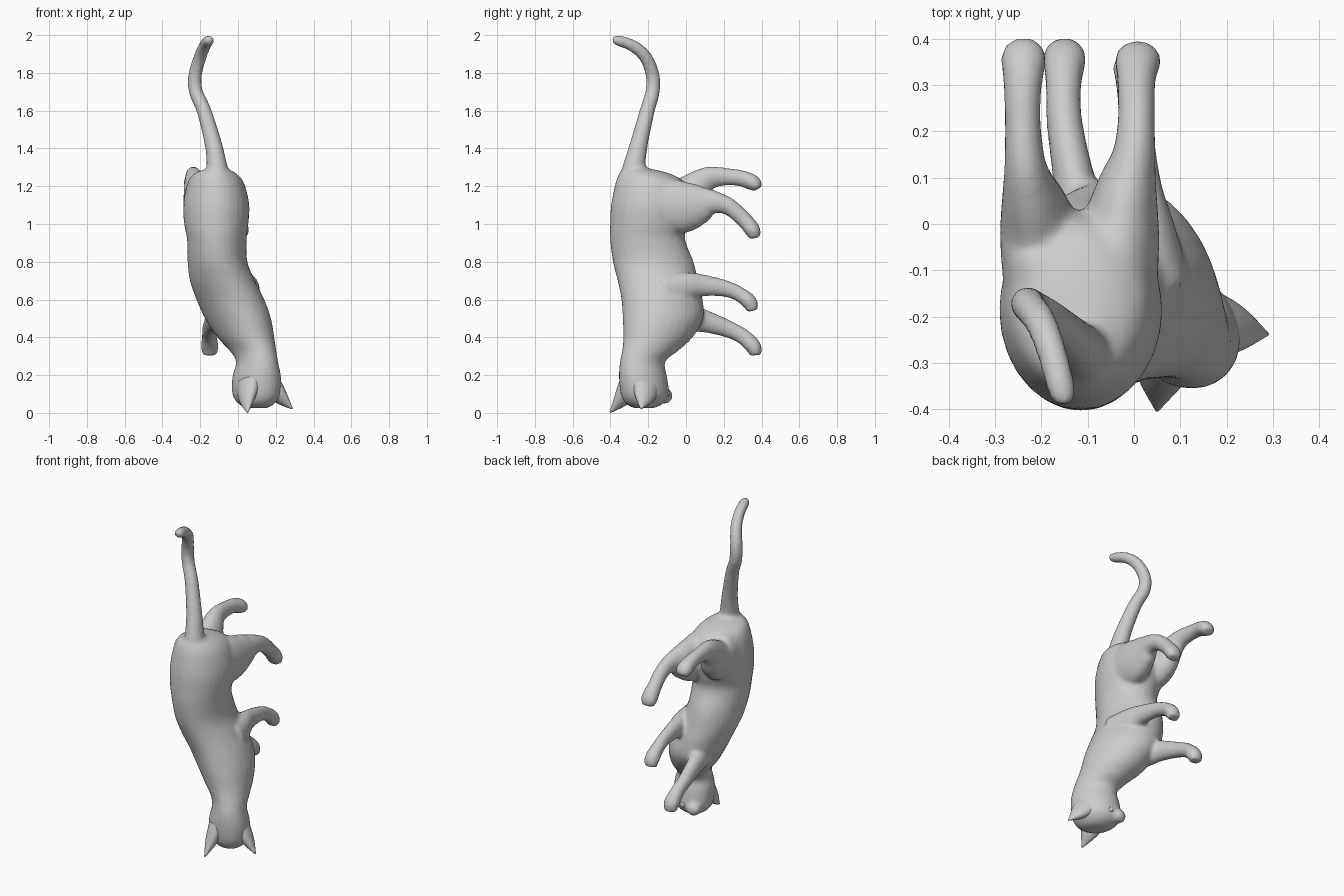
import bpy, bmesh, math
from mathutils import Vector, Matrix

N = 28


def spline(rows, sub=5):
    # Catmull-Rom resampling of rows of numbers
    out = []
    n = len(rows)
    for i in range(n - 1):
        p = [rows[max(i - 1, 0)], rows[i], rows[i + 1], rows[min(i + 2, n - 1)]]
        for k in range(sub):
            t = k / sub
            out.append([0.5 * (2 * b + (c - a) * t + (2 * a - 5 * b + 4 * c - d) * t * t
                               + (3 * b - a - 3 * c + d) * t ** 3) for a, b, c, d in zip(*p)])
    out.append(list(rows[-1]))
    return out


def loft(bm, rings):
    # closed skin through rings of points
    vs = [[bm.verts.new(p) for p in r] for r in rings]
    for a, b in zip(vs, vs[1:]):
        for i in range(N):
            j = (i + 1) % N
            bm.faces.new((a[i], a[j], b[j], b[i]))
    bm.faces.new(vs[0][::-1])
    bm.faces.new(vs[-1])


def tube(bm, rows, ref):
    # rows of x, y, z, radius along ref, radius across ref
    rows = spline(rows)
    pts = [Vector(r[:3]) for r in rows]
    rings = []
    for i, r in enumerate(rows):
        t = (pts[min(i + 1, len(pts) - 1)] - pts[max(i - 1, 0)]).normalized()
        a = (ref - t * t.dot(ref)).normalized()
        b = t.cross(a)
        rings.append([pts[i] + a * r[3] * math.cos(u) + b * r[4] * math.sin(u)
                      for u in (2 * math.pi * k / N for k in range(N))])
    loft(bm, rings)


def torso(bm, rows):
    # rows of z, x min, x max, y min, y max, skew of the oval
    rings = []
    for z, x0, x1, y0, y1, d in spline(rows):
        rings.append([Vector(((x0 + x1) / 2 + (x1 - x0) / 2 * math.cos(u + d),
                              (y0 + y1) / 2 + (y1 - y0) / 2 * math.sin(u), z))
                      for u in (2 * math.pi * k / N for k in range(N))])
    loft(bm, rings)


def ball(bm, c, r):
    bmesh.ops.create_uvsphere(bm, u_segments=20, v_segments=12, radius=1,
                              matrix=Matrix.Translation(c) @ Matrix.Diagonal((*r, 1)))


def finish(bm, name):
    bmesh.ops.recalc_face_normals(bm, faces=bm.faces)
    me = bpy.data.meshes.new(name)
    bm.to_mesh(me)
    bm.free()
    for p in me.polygons:
        p.use_smooth = True
    ob = bpy.data.objects.new(name, me)
    bpy.context.collection.objects.link(ob)
    return ob


X = Vector((1, 0, 0))
FACE = Vector((-0.56, 0.82, 0))
SIDE = Vector((0.82, 0.56, 0.05))

# torso, neck and skull
bm = bmesh.new()
torso(bm, [
    (1.295, -.16, -.06, -.335, -.20, 0),
    (1.265, -.235, -.005, -.355, -.08, 0),
    (1.21, -.27, .035, -.375, 0, 0),
    (1.10, -.29, .06, -.397, .03, 0),
    (1.00, -.285, .055, -.402, .01, 0),
    (.92, -.27, .045, -.402, -.005, 0),
    (.80, -.267, .05, -.387, .04, .05),
    (.70, -.255, .09, -.362, .065, .1),
    (.60, -.22, .14, -.342, .088, .15),
    (.50, -.175, .175, -.335, .092, .2),
    (.40, -.11, .192, -.332, .035, .25),
    (.33, -.045, .203, -.338, -.04, .3),
    (.27, -.01, .212, -.35, -.11, .25),
    (.19, -.03, .228, -.355, -.1, .2),
    (.10, -.03, .225, -.345, -.09, .2),
    (.05, 0, .195, -.32, -.12, .2),
    (.025, .05, .155, -.275, -.17, .2)])
# muzzle
ball(bm, (.025, -.115, .09), (.047, .045, .042))
# hind legs
tube(bm, [(-.04, -.15, 1.10, .09, .15), (-.03, -.02, 1.09, .085, .14), (-.015, .08, 1.105, .065, .105),
          (0, .15, 1.115, .047, .062), (.005, .23, 1.09, .04, .046), (.005, .31, 1.02, .042, .042),
          (.008, .353, .965, .05, .042), (.008, .365, .925, .036, .028)], X)
tube(bm, [(-.19, -.15, 1.12, .09, .15), (-.205, -.02, 1.13, .085, .125), (-.225, .07, 1.21, .06, .08),
          (-.235, .13, 1.245, .045, .06), (-.24, .22, 1.25, .039, .046), (-.24, .30, 1.24, .042, .043),
          (-.238, .358, 1.215, .049, .042), (-.238, .38, 1.185, .036, .026)], X)
# fore legs
tube(bm, [(.05, -.12, .64, .07, .1), (.03, 0, .67, .055, .075), (.015, .08, .675, .045, .06),
          (.005, .20, .66, .037, .045), (0, .28, .63, .037, .04), (0, .337, .585, .045, .041),
          (0, .352, .54, .036, .03)], X)
tube(bm, [(-.07, -.10, .52, .07, .1), (-.11, .02, .50, .055, .075), (-.13, .10, .485, .045, .06),
          (-.15, .22, .445, .039, .046), (-.152, .30, .405, .039, .042), (-.15, .357, .35, .047, .042),
          (-.15, .368, .305, .036, .03)], X)
# tail
tube(bm, [(-.11, -.27, 1.20, .09, .10), (-.11, -.275, 1.29, .058, .064), (-.13, -.25, 1.42, .046, .048),
          (-.18, -.205, 1.60, .039, .04), (-.223, -.177, 1.70, .037, .038), (-.227, -.177, 1.79, .036, .037),
          (-.20, -.215, 1.885, .034, .034), (-.175, -.285, 1.945, .032, .032),
          (-.155, -.365, 1.972, .029, .027), (-.152, -.39, 1.972, .016, .014)], X)
body = finish(bm, "cat_body")
rm = body.modifiers.new("blend", 'REMESH')
rm.mode = 'VOXEL'
rm.voxel_size = 0.011
rm.use_smooth_shade = True
sm = body.modifiers.new("soften", 'SMOOTH')
sm.factor = 0.5
sm.iterations = 6

# ears
for name, base, mid, tip in (
        ("right_ear", (.165, -.21, .16), (.225, -.222, .085), (.288, -.238, .022)),
        ("left_ear", (.055, -.28, .16), (.05, -.335, .08), (.05, -.402, .002))):
    bm = bmesh.new()
    tube(bm, [(*base, .085, .05), (*mid, .055, .035), (*tip, .004, .004)], FACE)
    finish(bm, name)

# eyes
bm = bmesh.new()
for s in (-1, 1):
    ball(bm, Vector((.1, -.225, .1)) + FACE * .108 + SIDE * .06 * s, (.018, .018, .018))
finish(bm, "eyes")
